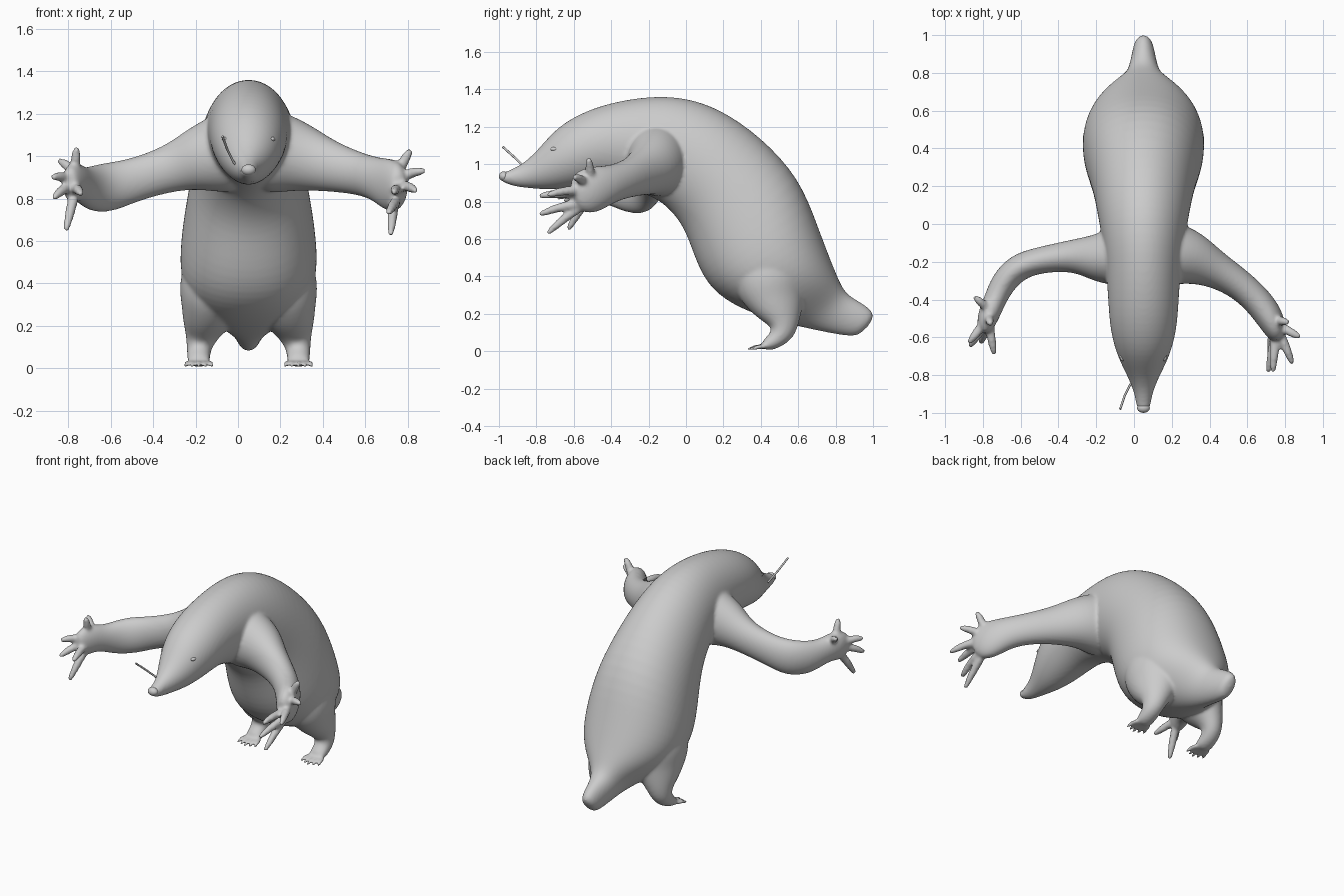
import bpy, bmesh, math
from mathutils import Vector

CX = 0.05  # body centre line
bm = bmesh.new()


def spow(x, p):
    return math.copysign(abs(x) ** p, x)


def loft(rings, n=16):
    """Skin closed rings given as (centre, half-axis u, half-axis v, squareness power)."""
    loops = []
    for c, u, v, p in rings:
        angles = [2 * math.pi * i / n for i in range(n)]
        loops.append([bm.verts.new(c + u * spow(math.cos(a), p) + v * spow(math.sin(a), p)) for a in angles])
    faces = [bm.faces.new(loops[0][::-1]), bm.faces.new(loops[-1])]
    for a, b in zip(loops, loops[1:]):
        for i in range(n):
            j = (i + 1) % n
            faces.append(bm.faces.new((a[i], a[j], b[j], b[i])))
    bmesh.ops.recalc_face_normals(bm, faces=faces)


def limb(path, up=(0, 0, 1), n=16):
    """Tube through (x, y, z, horizontal radius, vertical radius)."""
    pts = [Vector(p[:3]) for p in path]
    rings = []
    for i, p in enumerate(path):
        t = (pts[min(i + 1, len(pts) - 1)] - pts[max(i - 1, 0)]).normalized()
        u = t.cross(Vector(up)).normalized()
        rings.append((pts[i], u * p[3], u.cross(t) * p[4], 1))
    loft(rings, n)


def digit(base, tip, r, bend=0.0):
    """Tapering finger or toe ending in a claw."""
    a, b = Vector(base), Vector(tip)
    path = []
    for f, k in ((0, 1.1), (0.35, 1), (0.6, 0.95), (0.8, 0.8), (0.95, 0.6), (1.02, 0.45)):
        p = a.lerp(b, f) + Vector((0, 0, bend * math.sin(math.pi * f)))
        path.append((*p, r * k, r * k))
    limb(path, n=10)


# trunk, head and tail: top y, top z, bottom y, bottom z, half width
trunk = [
    (-1.0, .945, -.99, .91, .025), (-.97, .957, -.96, .895, .038), (-.88, .995, -.91, .878, .047),
    (-.80, 1.065, -.81, .868, .085), (-.70, 1.19, -.70, .86, .14), (-.57, 1.272, -.56, .88, .178),
    (-.41, 1.33, -.40, .90, .188), (-.195, 1.367, -.25, .85, .20), (0, 1.36, -.15, .81, .22),
    (.19, 1.295, -.07, .74, .245), (.40, 1.15, 0, .64, .27), (.61, .93, .06, .45, .31),
    (.71, .66, .14, .32, .333), (.77, .50, .28, .23, .30), (.81, .40, .45, .17, .215),
    (.85, .31, .61, .13, .105), (.92, .27, .75, .10, .072), (.985, .23, .86, .08, .058),
    (1.015, .18, .93, .08, .04)]
loft([(Vector((CX, (a + c) / 2, (b + d) / 2)), Vector((w, 0, 0)), Vector((0, (a - c) / 2, (b - d) / 2)),
       .92 if 10 < i < 15 else 1)
      for i, (a, b, c, d, w) in enumerate(trunk)], 24)

# hind legs and feet
for s in (-1, 1):
    limb([(CX + s * x, y, z, rh, rv) for x, y, z, rh, rv in (
        (.14, .40, .58, .10, .12), (.16, .43, .46, .16, .20), (.17, .46, .34, .16, .20),
        (.185, .49, .25, .13, .16), (.222, .515, .175, .085, .105), (.235, .525, .095, .058, .066),
        (.235, .46, .045, .055, .045), (.235, .41, .026, .055, .026))], up=(0, -1, 1))
    for i in range(-2, 3):
        digit((CX + s * .235 + i * .023, .43, .022), (CX + s * .235 + i * .033, .325 + .012 * abs(i), .006), .014, .01)

# raised arms, each posed differently
arm_neg = [(.0, -.16, 1.03, .18, .21), (-.12, -.175, 1.0, .155, .18), (-.21, -.18, .98, .125, .147),
           (-.32, -.165, .94, .085, .108), (-.5, -.19, .885, .07, .102), (-.615, -.225, .85, .075, .122),
           (-.695, -.31, .845, .07, .11), (-.735, -.40, .865, .06, .082), (-.765, -.47, .88, .06, .095),
           (-.785, -.53, .87, .05, .095), (-.795, -.575, .865, .03, .06)]
arm_pos = [(.10, -.15, 1.03, .19, .21), (.22, -.16, 1.01, .17, .19), (.31, -.18, .99, .145, .16),
           (.42, -.235, .955, .10, .125), (.55, -.31, .922, .082, .102), (.65, -.40, .895, .08, .10),
           (.71, -.48, .87, .078, .125), (.745, -.55, .85, .065, .125), (.76, -.61, .835, .04, .075)]
limb(arm_neg)
limb(arm_pos)

# fingers: base, tip
for base, tip in (
        ((-.76, -.46, .91), (-.845, -.385, .98)), ((-.77, -.49, .92), (-.76, -.53, 1.04)),
        ((-.79, -.52, .89), (-.875, -.63, .90)), ((-.79, -.53, .86), (-.87, -.65, .80)),
        ((-.77, -.52, .82), (-.81, -.63, .65)), ((-.77, -.52, .85), (-.74, -.69, .82)),
        ((.755, -.51, .92), (.815, -.52, 1.03)), ((.77, -.54, .90), (.88, -.60, .93)),
        ((.77, -.57, .86), (.84, -.74, .835)), ((.75, -.58, .84), (.735, -.785, .83)),
        ((.75, -.57, .79), (.71, -.785, .73)), ((.735, -.55, .78), (.72, -.74, .63))):
    digit(base, tip, .026, .008)

# blend all flesh into one smooth skin
mesh = bpy.data.meshes.new("mole_body")
bm.to_mesh(mesh)
bm.free()
body = bpy.data.objects.new("mole_body", mesh)
bpy.context.collection.objects.link(body)
body.modifiers.new("round", 'SUBSURF').levels = 2
body.modifiers["round"].render_levels = 2
rm = body.modifiers.new("blend", 'REMESH')
rm.mode = 'VOXEL'
rm.voxel_size = 0.010
rm.use_smooth_shade = True
sm = body.modifiers.new("relax", 'SMOOTH')
sm.factor = 0.5
sm.iterations = 7


def ball(name, loc, size):
    bpy.ops.mesh.primitive_uv_sphere_add(segments=20, ring_count=12, radius=1, location=loc)
    o = bpy.context.object
    o.name = name
    o.scale = size
    bpy.ops.object.shade_smooth()


# nose pad and eyes
ball("nose_pad", (CX, -.974, .935), (.034, .026, .026))
for s in (-1, 1):
    ball("eye", (CX + s * .110, -.70, 1.08), (.016, .025, .012))

# single whisker beside the snout
cu = bpy.data.curves.new("whisker", 'CURVE')
cu.dimensions = '3D'
cu.bevel_depth = 0.006
cu.bevel_resolution = 2
cu.use_fill_caps = True
sp = cu.splines.new('POLY')
pts = [(.01, -.84, .94), (-.02, -.85, .97), (-.05, -.91, 1.03), (-.073, -.98, 1.093)]
sp.points.add(len(pts) - 1)
for p, co in zip(sp.points, pts):
    p.co = (*co, 1)
bpy.context.collection.objects.link(bpy.data.objects.new("whisker", cu))
